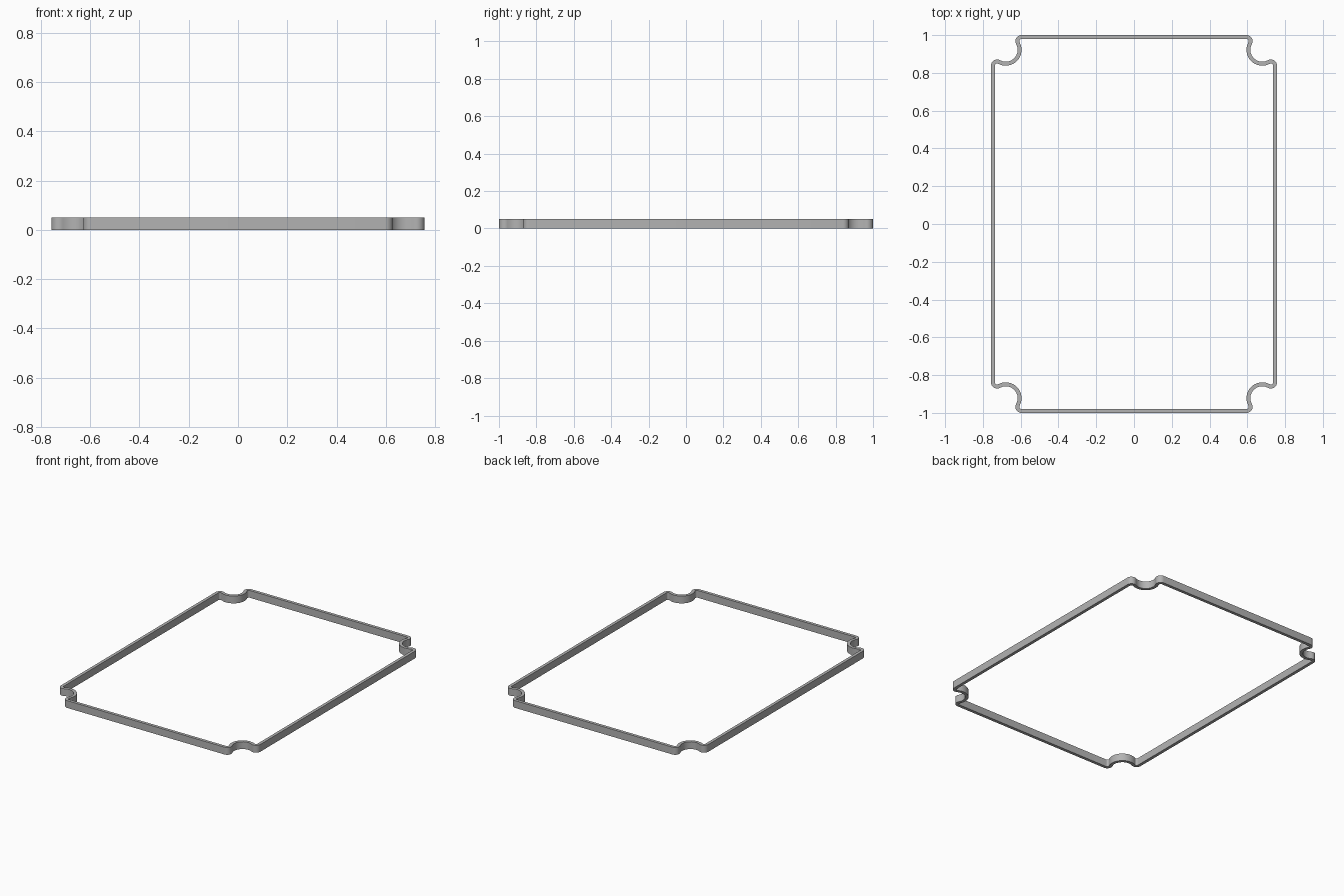
import bpy, bmesh, math
from mathutils import Vector

if "Cube" in bpy.data.objects:
    bpy.data.objects.remove(bpy.data.objects["Cube"])

HX, HY, HEIGHT, WALL = 0.757, 1.0, 0.05, 0.021
R_CORNER = 0.032   # outer radius of each convex shoulder
SHOULDER = 0.129   # distance from the bounding corner to the shoulder
REACH = 0.141      # deepest reach of the scooped notch
SEG = 10


def arc(center, radius, a0, a1):
    return [(center[0] + radius * math.cos(a0 + (a1 - a0) * i / SEG),
             center[1] + radius * math.sin(a0 + (a1 - a0) * i / SEG))
            for i in range(SEG + 1)]


# Scoop centre lies on the corner diagonal, tangent to both shoulders
r, k = R_CORNER, SHOULDER + R_CORNER
b = k - REACH
c = k * k + r * r - (REACH + r) ** 2
D = b + math.sqrt(b * b - c)
R_SCOOP = REACH - D


def corner(offset):
    """Top right corner outline, moved inward by offset, counterclockwise."""
    low = (HX - r, HY - k)
    high = (HX - k, HY - r)
    mid = (HX - D, HY - D)
    t = math.atan2(mid[1] - low[1], mid[0] - low[0])
    u = math.atan2(mid[1] - high[1], mid[0] - high[0])
    pts = arc(low, r - offset, 0, t)
    pts += arc(mid, R_SCOOP + offset, t - math.pi, u - math.pi)[1:-1]
    pts += arc(high, r - offset, u, math.pi / 2)
    return pts


def outline(offset):
    q = corner(offset)
    return (q + [(-x, y) for x, y in reversed(q)] + [(-x, -y) for x, y in q]
            + [(x, -y) for x, y in reversed(q)])


# Thin frame wall: outer and inner loops bridged at top and bottom
bm = bmesh.new()
rings = [[bm.verts.new(Vector((x, y, z))) for x, y in outline(o)]
         for o, z in ((0, 0), (0, HEIGHT), (WALL, HEIGHT), (WALL, 0))]
n = len(rings[0])
for j in range(4):
    a, d = rings[j], rings[(j + 1) % 4]
    for i in range(n):
        m = (i + 1) % n
        bm.faces.new((a[i], a[m], d[m], d[i]))
bmesh.ops.recalc_face_normals(bm, faces=bm.faces)
mesh = bpy.data.meshes.new("gasket_frame")
bm.to_mesh(mesh)
bm.free()
frame = bpy.data.objects.new("gasket_frame", mesh)
bpy.context.collection.objects.link(frame)

grey = bpy.data.materials.new("grey")
grey.diffuse_color = (0.45, 0.45, 0.45, 1)
grey.use_nodes = True
grey.node_tree.nodes["Principled BSDF"].inputs["Base Color"].default_value = grey.diffuse_color
mesh.materials.append(grey)

bpy.context.view_layer.objects.active = frame
frame.select_set(True)
bpy.ops.object.shade_smooth_by_angle(angle=math.radians(30))
